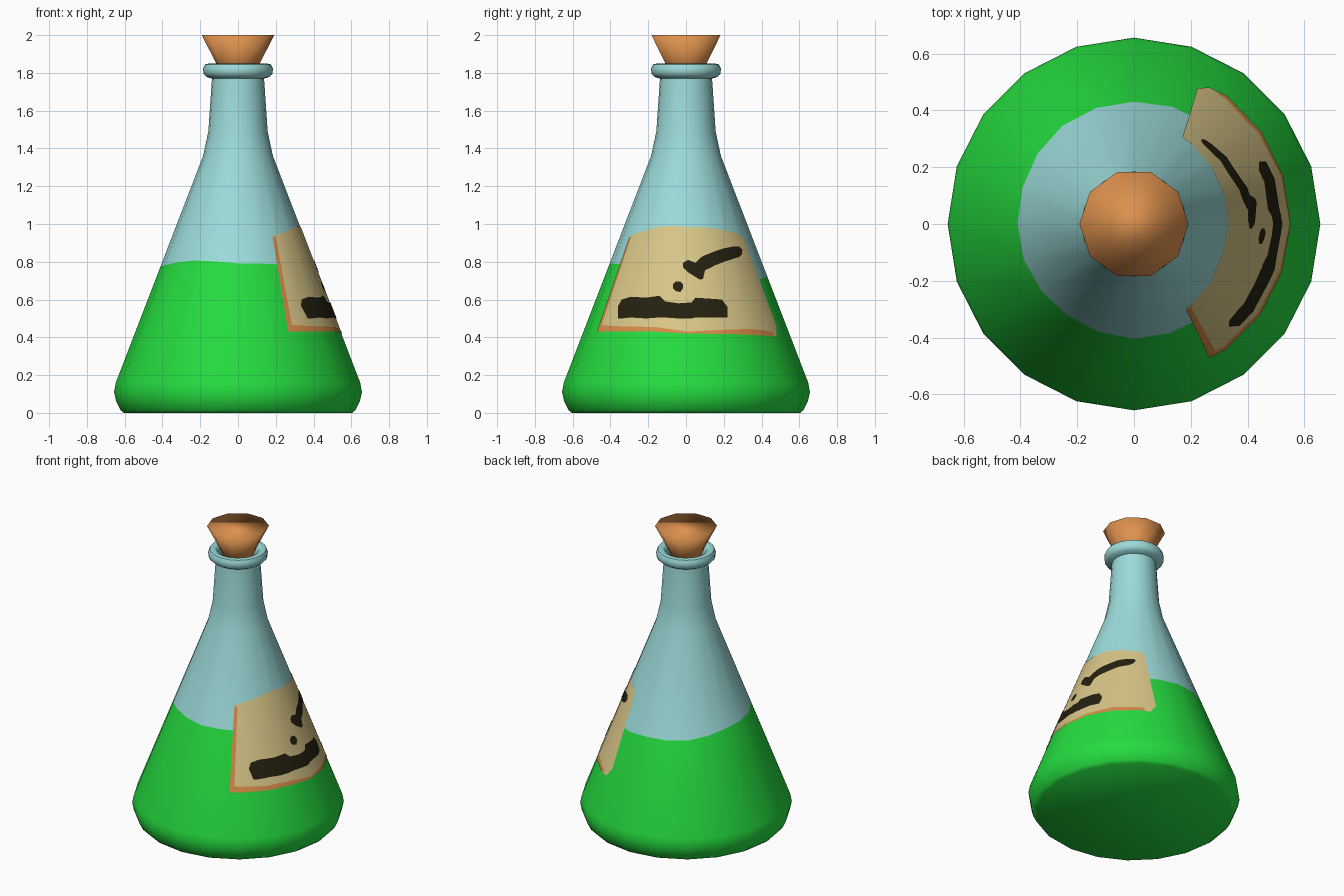
import bpy, bmesh
from math import sin, cos, asin, radians, degrees, floor, pi
from mathutils import Vector

if "Cube" in bpy.data.objects:
    bpy.data.objects.remove(bpy.data.objects["Cube"])

SIDES = 20
STEP = 360 / SIDES
BASE, SHOULDER = (0.647, 0.16), (0.185, 1.36)       # ends of the cone (radius, z)
SLOPE = (BASE[0] - SHOULDER[0]) / (SHOULDER[1] - BASE[1])


def material(name, rgb):
    m = bpy.data.materials.new(name)
    m.diffuse_color = (*rgb, 1)
    m.use_nodes = True
    m.node_tree.nodes["Principled BSDF"].inputs["Base Color"].default_value = m.diffuse_color
    return m


GLASS = material("pale_blue_glass", (0.33, 0.71, 0.70))
LIQUID = material("green_liquid", (0.018, 0.72, 0.05))
PAPER = material("tan_paper", (0.69, 0.56, 0.245))
EDGE = material("orange_paper_edge", (0.68, 0.26, 0.065))
INK = material("dark_ink", (0.018, 0.015, 0.005))
CORK = material("cork_brown", (0.73, 0.285, 0.075))


def cone_radius(z):
    return BASE[0] - SLOPE * (z - BASE[1])


def finish(bm, name, mats):
    me = bpy.data.meshes.new(name)
    bm.to_mesh(me)
    bm.free()
    for m in mats:
        me.materials.append(m)
    me.shade_smooth()
    ob = bpy.data.objects.new(name, me)
    bpy.context.collection.objects.link(ob)
    return ob


def lathe(name, rows, sides, mats, mat_rule, cap_top=True):
    """rows: functions or (radius, z) pairs, bottom to top."""
    bm = bmesh.new()
    rings = []
    for row in rows:
        ring = []
        for i in range(sides):
            a = 2 * pi * i / sides
            r, z = row(a) if callable(row) else row
            ring.append(bm.verts.new((r * cos(a), r * sin(a), z)))
        rings.append(ring)
    for k in range(len(rings) - 1):
        lo, hi = rings[k], rings[k + 1]
        for i in range(sides):
            j = (i + 1) % sides
            f = bm.faces.new((lo[i], lo[j], hi[j], hi[i]))
            f.material_index = mat_rule(k)
    bm.faces.new(rings[0][::-1])
    if cap_top:
        bm.faces.new(rings[-1])
    return finish(bm, name, mats)


def smooth(ob, angle):
    bpy.ops.object.select_all(action='DESELECT')
    ob.select_set(True)
    bpy.context.view_layer.objects.active = ob
    bpy.ops.object.shade_smooth_by_angle(angle=radians(angle))


def decal(name, columns, mat, lift):
    """Strip of columns (angle, z, angle, z) low to high, wrapped on the cone's flat sides."""
    bm = bmesh.new()
    pairs = [(bm.verts.new((a, z, 0)), bm.verts.new((b, w, 0))) for a, z, b, w in columns]
    for (p, q), (s, t) in zip(pairs, pairs[1:]):
        bm.faces.new((p, s, t, q))
    for k in range(-4, 5):
        bmesh.ops.bisect_plane(bm, geom=bm.verts[:] + bm.edges[:] + bm.faces[:], dist=1e-4,
                               plane_co=(k * STEP, 0, 0), plane_no=(1, 0, 0))
    normals = []
    for v in bm.verts:
        ang, z = v.co.x, v.co.y
        off = ang - STEP * floor(ang / STEP) - STEP / 2
        r = cone_radius(z) * cos(radians(STEP / 2)) / cos(radians(off)) + lift
        a = radians(ang)
        v.co = (r * cos(a), r * sin(a), z)
        normals.append(Vector((cos(a), sin(a), SLOPE)).normalized())
    ob = finish(bm, name, [mat])
    ob.data.normals_split_custom_set_from_vertices(normals)
    return ob


def ink(name, columns):
    """Ink shape given as (y, z low, z high) seen from the right."""
    def ang(y, z):
        return degrees(asin(y / cone_radius(z)))
    decal(name, [(ang(y, a), a, ang(y, b), b) for y, a, b in columns], INK, 0.006)


# Flask: the tilted liquid line is a real edge ring on the cone
def liquid_line(a):
    z = 0.757 + 0.045 * cos(a - radians(245)) + 0.006 * sin(5 * a)
    return cone_radius(z), z


flask_rows = [(0.605, 0), (0.622, 0.015), (0.645, 0.06), (0.656, 0.11), BASE, liquid_line,
              SHOULDER, (0.157, 1.49), (0.138, 1.77), (0.165, 1.778), (0.183, 1.795),
              (0.185, 1.825), (0.175, 1.845), (0.15, 1.85), (0.132, 1.84), (0.122, 1.81),
              (0.12, 1.70)]
flask = lathe("flask", flask_rows, SIDES, [LIQUID, GLASS], lambda k: 0 if k < 5 else 1)
flask.data.polygons[len(flask.data.polygons) - 1].material_index = 1
smooth(flask, 50)

# Cork stopper
lathe("cork", [(0.09, 1.78), (0.115, 1.85), (0.192, 2.0)], 10, [CORK], lambda k: 0)

# Paper label
decal("label", [(-60.5, .43, -58.5, .935), (-50, .43, -50, .95), (-30, .43, -25, .985),
                (-18, .43, -15, .99), (0, .42, 0, .985), (20, .42, 20, .98),
                (38, .415, 38, .967), (50, .41, 50, .95), (57, .405, 57, .94),
                (61, .405, 61, .92), (65, .46, 62.5, .77)], PAPER, 0.003)

# Worn orange edges of the label
decal("label_edge_left", [(-60.6, .43, -58.6, .93), (-57.5, .43, -55.5, .93)], EDGE, 0.0045)
decal("label_edge_bottom_a", [(-57.6, .43, -57.6, .465), (-40, .43, -40, .458),
                              (-18, .43, -18, .455), (0, .42, 0, .432)], EDGE, 0.0045)
decal("label_edge_bottom_b", [(0, .42, 0, .43), (22, .418, 22, .44), (40, .413, 40, .445),
                              (57, .405, 57, .43)], EDGE, 0.0045)

# Ink drawing
ink("ink_bar", [(-.36, .50, .565), (-.34, .50, .60), (-.29, .505, .615), (-.21, .50, .61),
                (-.14, .505, .62), (-.11, .505, .59), (-.04, .50, .58), (.03, .50, .585),
                (.05, .505, .61), (.12, .505, .605), (.19, .505, .60), (.22, .505, .56)])
ink("ink_dot", [(-.07, .66, .68), (-.055, .645, .695), (-.03, .64, .695), (-.015, .66, .68)])
ink("ink_stroke", [(-.015, .77, .795), (.01, .745, .81), (.05, .72, .795), (.075, .705, .82),
                   (.09, .71, .83), (.10, .755, .835), (.15, .78, .855), (.20, .80, .872),
                   (.245, .815, .88), (.28, .825, .88), (.295, .84, .865)])
